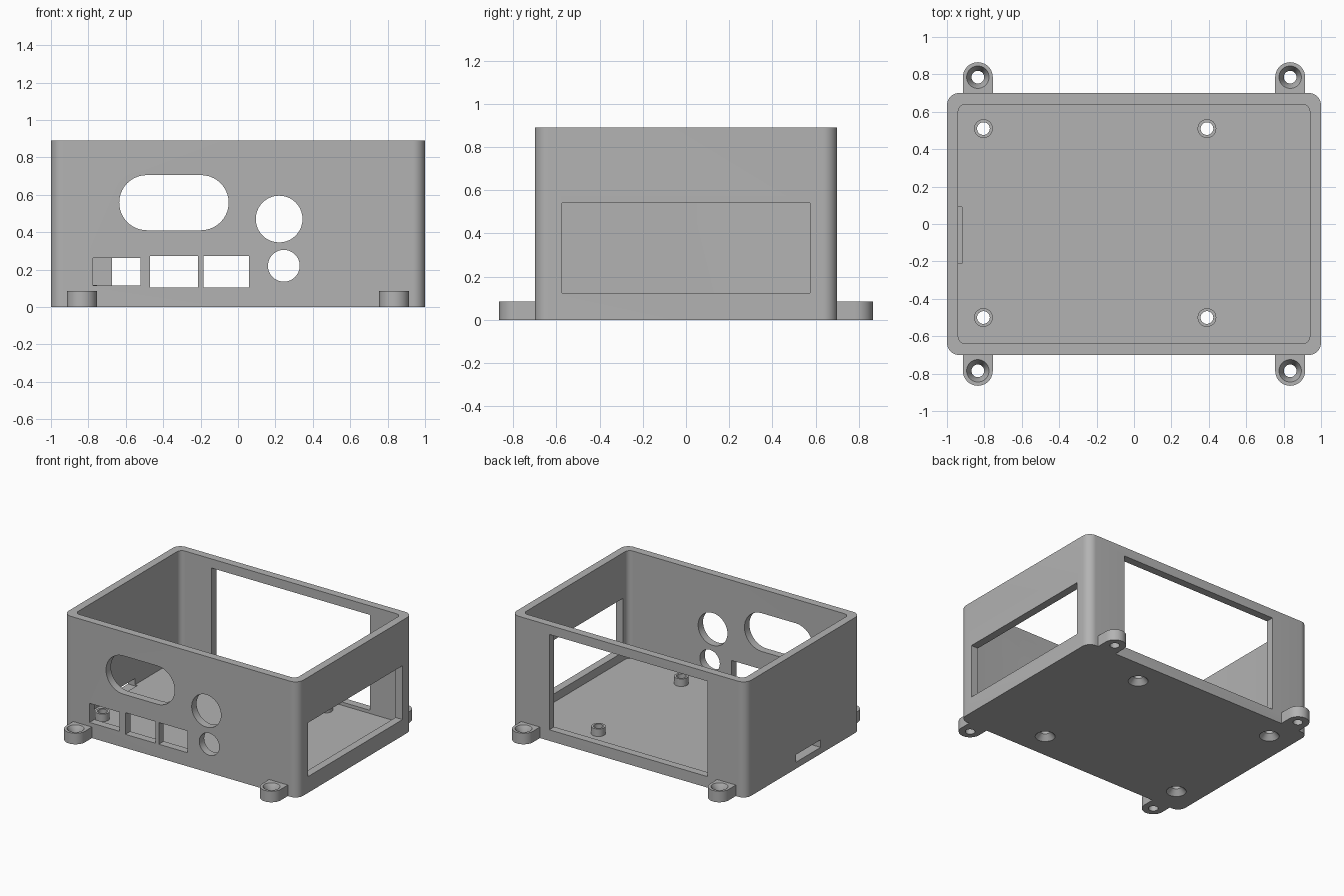
import bpy
import math
from mathutils import Matrix, Vector

if "Cube" in bpy.data.objects:
    bpy.data.objects.remove(bpy.data.objects["Cube"])

grey = bpy.data.materials.new("grey plastic")
grey.use_nodes = True
colour = (0.45, 0.45, 0.45, 1)
grey.diffuse_color = colour
grey.node_tree.nodes["Principled BSDF"].inputs["Base Color"].default_value = colour

HALF_X, HALF_Y, HEIGHT = 1.0, 0.7, 0.89
WALL, FLOOR = 0.06, 0.06
SCREW = 0.034
UP = Matrix.Identity(4)
TO_FRONT = Matrix.Rotation(math.pi / 2, 4, "X")    # profile x, y -> x, z
TO_SIDE = Matrix.Rotation(math.pi / 2, 4, "Z") @ TO_FRONT    # profile x, y -> y, z


def make(name, verts, faces):
    mesh = bpy.data.meshes.new(name)
    mesh.from_pydata([tuple(v) for v in verts], [], faces)
    mesh.materials.append(grey)
    obj = bpy.data.objects.new(name, mesh)
    bpy.context.scene.collection.objects.link(obj)
    return obj


def prism(name, outline, low, high, frame=UP):
    """Extrude a counter-clockwise outline between two depths."""
    n = len(outline)
    verts = [frame @ Vector((x, y, d)) for d in (low, high) for x, y in outline]
    sides = [(i, (i + 1) % n, n + (i + 1) % n, n + i) for i in range(n)]
    return make(name, verts, [tuple(reversed(range(n))), tuple(range(n, 2 * n))] + sides)


def rounded(x0, x1, y0, y1, radius, steps=10):
    """Rectangle outline with rounded corners; plain when radius is zero."""
    if radius == 0:
        return [(x0, y0), (x1, y0), (x1, y1), (x0, y1)]
    centres = [(x1 - radius, y1 - radius), (x0 + radius, y1 - radius),
               (x0 + radius, y0 + radius), (x1 - radius, y0 + radius)]
    points = []
    for k, (cx, cy) in enumerate(centres):
        for i in range(steps + 1):
            a = (k + i / steps) * math.pi / 2
            p = (cx + radius * math.cos(a), cy + radius * math.sin(a))
            if not points or math.dist(p, points[-1]) > 1e-5:
                points.append(p)
    if math.dist(points[0], points[-1]) < 1e-5:
        points.pop()
    return points


def lathe(name, profile, x, y, ring=False, n=40):
    """Spin (radius, z) points, capped at the ends or closed into a ring."""
    verts = [(x + r * math.cos(2 * math.pi * i / n), y + r * math.sin(2 * math.pi * i / n), z)
             for r, z in profile for i in range(n)]
    m = len(profile)
    faces = [(j * n + i, j * n + (i + 1) % n, (j + 1) % m * n + (i + 1) % n, (j + 1) % m * n + i)
             for j in range(m if ring else m - 1) for i in range(n)]
    if not ring:
        faces += [tuple(reversed(range(n))), tuple(range((m - 1) * n, m * n))]
    return make(name, verts, faces)


def cut(obj, cutters):
    """Subtract the cutters, then remove them."""
    for c in cutters:
        mod = obj.modifiers.new("cut", "BOOLEAN")
        mod.operation, mod.solver, mod.object = "DIFFERENCE", "EXACT", c
    graph = bpy.context.evaluated_depsgraph_get()
    mesh = bpy.data.meshes.new_from_object(obj.evaluated_get(graph))
    obj.modifiers.clear()
    obj.data = mesh
    for c in cutters:
        bpy.data.objects.remove(c)


def smooth(obj):
    bpy.ops.object.select_all(action="DESELECT")
    obj.select_set(True)
    bpy.context.view_layer.objects.active = obj
    bpy.ops.object.shade_smooth_by_angle(angle=math.radians(30))


# Open box with floor
box = prism("enclosure_box", rounded(-HALF_X, HALF_X, -HALF_Y, HALF_Y, 0.065), 0, HEIGHT)
ix, iy = HALF_X - WALL, HALF_Y - WALL
cutters = [prism("cavity", rounded(-ix, ix, -iy, iy, 0.04), FLOOR, HEIGHT + 0.1)]

# Front openings: oval port, two round ports, three sockets
front = [(-0.635, -0.05, 0.41, 0.705, 0.1475), (0.095, 0.345, 0.345, 0.595, 0.125),
         (0.16, 0.33, 0.135, 0.305, 0.085), (-0.775, -0.52, 0.115, 0.262, 0),
         (-0.47, -0.215, 0.105, 0.272, 0), (-0.185, 0.06, 0.105, 0.272, 0)]
for hole in front:
    cutters.append(prism("front_hole", rounded(*hole), 0.67 - 0.05, 0.8, TO_FRONT))

# Back window, right window and left card slot
cutters.append(prism("back_window", rounded(-0.675, 0.675, 0.085, 0.82, 0), -0.8, -0.62, TO_FRONT))
cutters.append(prism("side_window", rounded(-0.575, 0.575, 0.125, 0.54, 0), 0.9, 1.1, TO_SIDE))
cutters.append(prism("card_slot", rounded(-0.21, 0.09, 0.05, 0.108, 0), -1.1, -0.92, TO_SIDE))

# Board posts with screw holes countersunk from below
posts = [(x, y) for x in (-0.805, 0.39) for y in (-0.5, 0.51)]
for x, y in posts:
    cutters.append(lathe("screw_hole", [(0.07, -0.02), (0.07, 0), (SCREW, 0.04), (SCREW, 0.1)], x, y))
cut(box, cutters)
smooth(box)
for i, (x, y) in enumerate(posts):
    post = lathe(f"board_post_{i + 1}", [(SCREW, FLOOR), (0.05, FLOOR), (0.05, 0.118), (SCREW, 0.118)],
                 x, y, ring=True)
    smooth(post)

# Mounting feet with countersunk holes
for sx, side in ((-1, "right"), (1, "left")):
    for sy, end in ((-1, "front"), (1, "back")):
        cx, cy, r = sx * 0.835, sy * 0.785, 0.08
        arc = [(cx + r * math.cos(math.pi * i / 20), cy + sy * r * math.sin(math.pi * i / 20))
               for i in range(21)]
        outline = arc + [(cx - r, sy * (HALF_Y - 0.01)), (cx + r, sy * (HALF_Y - 0.01))]
        if sy < 0:
            outline.reverse()
        foot = prism(f"{end}_{side}_foot", outline, 0, 0.085)
        cut(foot, [lathe("sink", [(SCREW, -0.05), (SCREW, 0.035), (0.06, 0.085), (0.06, 0.12)], cx, cy)])
        smooth(foot)
